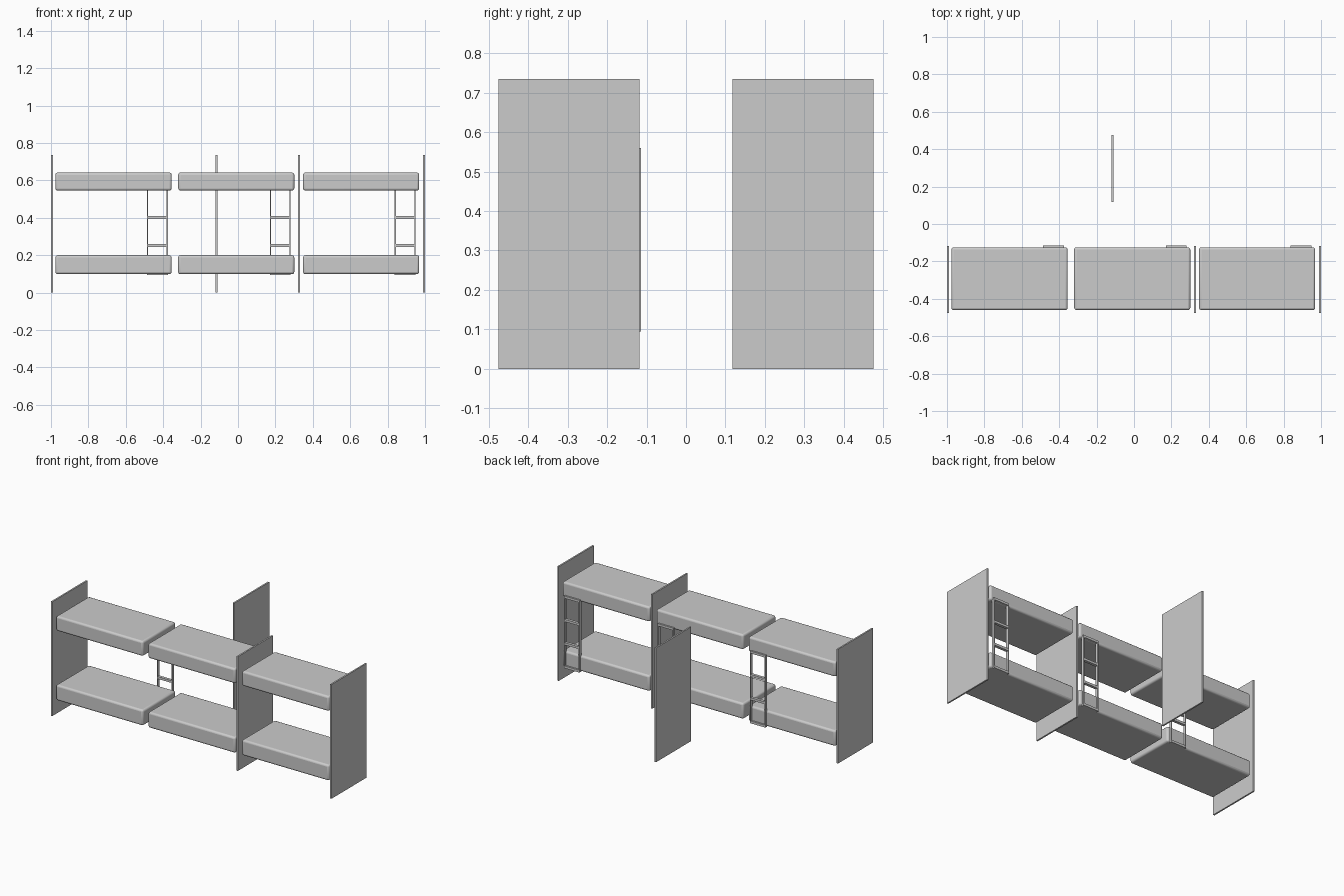
import bpy

if "Cube" in bpy.data.objects:
    bpy.data.objects.remove(bpy.data.objects["Cube"])


def box(name, lo, hi, bevel=0.0):
    """Axis-aligned box between two corners, optionally with rounded edges."""
    bpy.ops.mesh.primitive_cube_add(size=1, location=[(a + b) / 2 for a, b in zip(lo, hi)])
    ob = bpy.context.object
    ob.name = name
    ob.scale = [b - a for a, b in zip(lo, hi)]
    bpy.ops.object.transform_apply(location=False, rotation=False, scale=True)
    if bevel:
        mod = ob.modifiers.new("rounded_edges", 'BEVEL')
        mod.width = bevel
        mod.segments = 3
        bpy.ops.object.shade_smooth_by_angle()
    return ob


# upright divider panels, the last one standing apart behind the row
for i, (x, y) in enumerate([(-0.995, -0.475), (0.326, -0.475), (0.994, -0.475), (-0.115, 0.118)]):
    box(f"divider_panel_{i + 1}", (x - 0.005, y, 0), (x + 0.005, y + 0.357, 0.735))

# three bunk bays: lower and upper mattress, ladder at the back
for i, x in enumerate([-0.976, -0.32, 0.348]):
    for level, z0, z1 in (("lower", 0.099, 0.2), ("upper", 0.546, 0.642)):
        box(f"{level}_mattress_{i + 1}", (x, -0.46, z0), (x + 0.621, -0.125, z1), 0.012)

    # ladder rails and four rungs
    lx = x + 0.49
    for side, rx in (("left", lx), ("right", lx + 0.105)):
        box(f"ladder_rail_{side}_{i + 1}", (rx, -0.132, 0.095), (rx + 0.006, -0.114, 0.56))
    for r in range(4):
        z = 0.095 + r * 0.15
        box(f"ladder_rung_{i + 1}_{r + 1}", (lx + 0.003, -0.132, z), (lx + 0.108, -0.114, z + 0.015))
